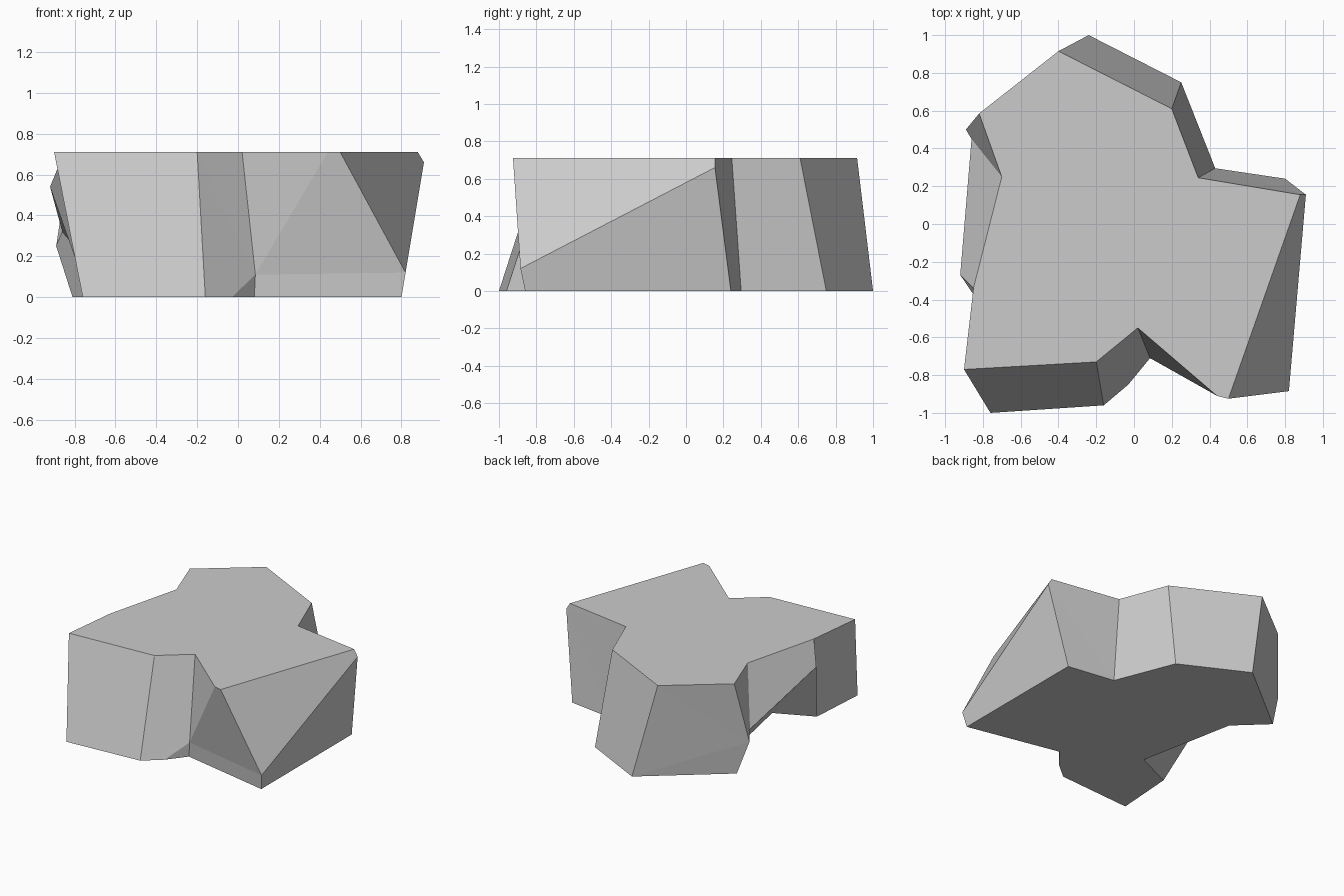
import bpy, bmesh

if "Cube" in bpy.data.objects:
    bpy.data.objects.remove(bpy.data.objects["Cube"])

TOP = 0.71

# Corner columns around the rock, counter-clockwise:
# (top x,y), optional break point (x,y,z), (bottom x,y)
columns = [
    ((-0.40, 0.915), None, (-0.24, 1.00)),                    # back lobe
    ((-0.82, 0.585), (-0.89, 0.50, 0.25), (-0.81, 0.54)),
    ((-0.70, 0.25), (-0.86, 0.45, 0.32), (-0.59, 0.33)),      # left undercut
    ((-0.85, -0.34), (-0.92, -0.27, 0.54), (-0.44, -0.42)),
    ((-0.85, -0.34), None, (-0.73, -0.55)),
    ((-0.90, -0.77), None, (-0.76, -1.00)),                   # front left lobe
    ((-0.20, -0.73), None, (-0.16, -0.96)),
    ((0.02, -0.55), (0.085, -0.71, 0.11), (-0.03, -0.85)),    # front notch
    ((0.44, -0.91), (0.085, -0.71, 0.11), (0.08, -0.71)),
    ((0.50, -0.925), (0.82, -0.885, 0.12), (0.80, -0.86)),    # right slope
    ((0.88, 0.155), (0.91, 0.155, 0.66), (0.80, 0.24)),
    ((0.34, 0.245), None, (0.43, 0.295)),                     # back right notch
    ((0.20, 0.61), None, (0.25, 0.75)),
]

bm = bmesh.new()
cache = {}


def vert(co):
    """Reuse a vertex when two columns share a corner."""
    if co not in cache:
        cache[co] = bm.verts.new(co)
    return cache[co]


def face(verts):
    unique = list(dict.fromkeys(verts))
    if len(unique) > 2:
        bm.faces.new(unique)


cols = [(vert((*t, TOP)), vert(m) if m else None, vert((*b, 0.0)))
        for t, m, b in columns]

# Walls: split at the break points where both neighbours have one
for i, (t0, m0, b0) in enumerate(cols):
    t1, m1, b1 = cols[(i + 1) % len(cols)]
    if m0 and m1:
        face([t0, m0, m1, t1])
        face([m0, b0, b1, m1])
    else:
        face([v for v in (t0, m0, b0, b1, m1, t1) if v])

# Flat top and underside
face([c[0] for c in cols])
face([c[2] for c in reversed(cols)])
bmesh.ops.recalc_face_normals(bm, faces=bm.faces)
bmesh.ops.triangulate(bm, faces=[f for f in bm.faces if len(f.verts) > 4])

mesh = bpy.data.meshes.new("rock")
bm.to_mesh(mesh)
bm.free()
rock = bpy.data.objects.new("rock", mesh)
bpy.context.collection.objects.link(rock)
